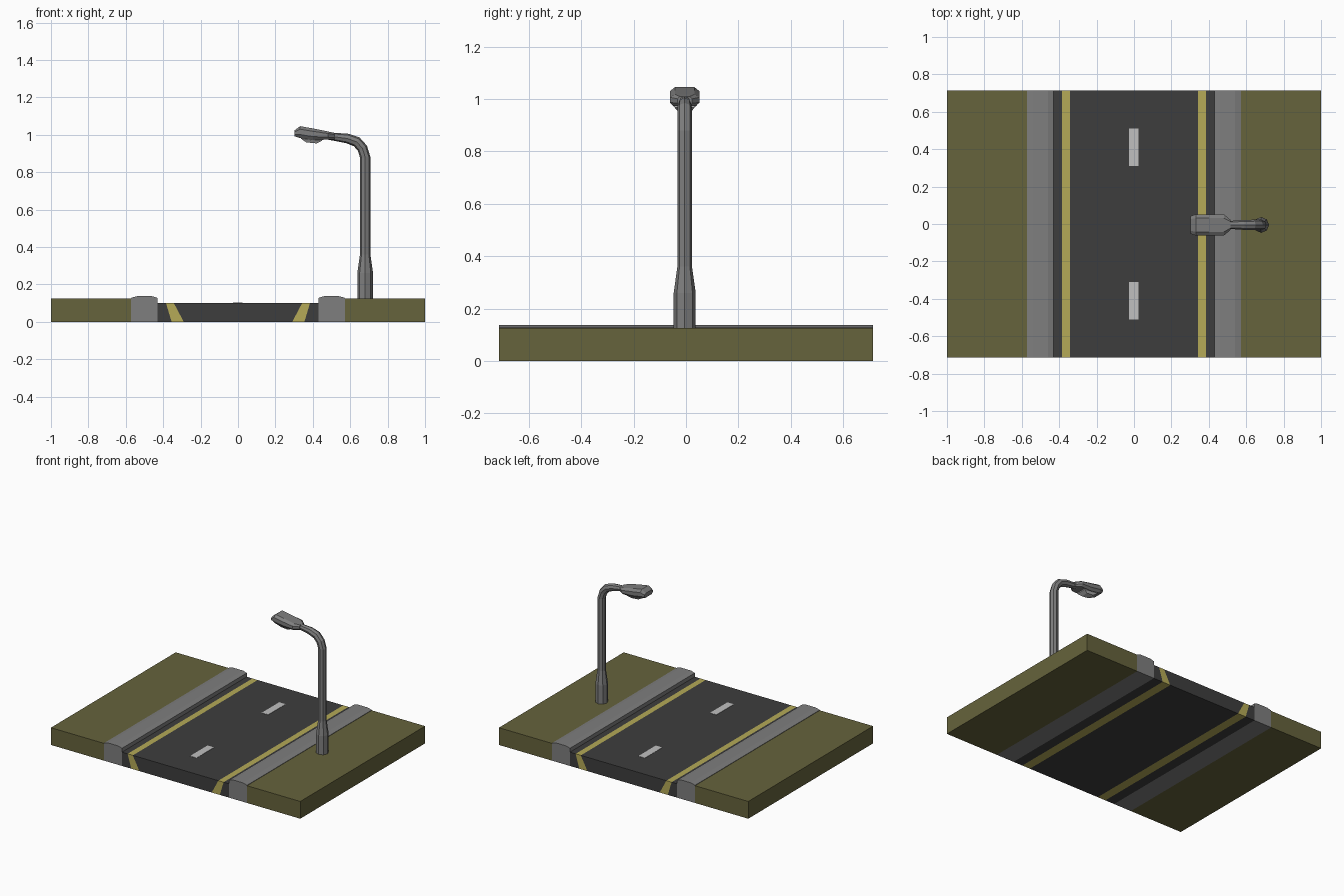
import bpy, bmesh, math
from mathutils import Vector

if "Cube" in bpy.data.objects:
    bpy.data.objects.remove(bpy.data.objects["Cube"])

HALF_Y = 0.715
LAMP_Y = -0.005


def material(name, rgb):
    m = bpy.data.materials.new(name)
    m.diffuse_color = (*rgb, 1)
    m.use_nodes = True
    m.node_tree.nodes["Principled BSDF"].inputs["Base Color"].default_value = m.diffuse_color
    return m


GRASS = material("olive grass", (0.133, 0.125, 0.045))
ASPHALT = material("dark asphalt", (0.048, 0.048, 0.048))
GREY = material("mid grey", (0.21, 0.21, 0.21))
YELLOW = material("yellow paint", (0.462, 0.402, 0.095))
WHITE = material("pale white", (0.53, 0.53, 0.53))


def loft(name, rings, mat):
    """Skin a list of equal-length point rings and cap both ends."""
    bm = bmesh.new()
    vs = [[bm.verts.new(p) for p in ring] for ring in rings]
    n = len(vs[0])
    for a, b in zip(vs, vs[1:]):
        for i in range(n):
            j = (i + 1) % n
            bm.faces.new((a[i], a[j], b[j], b[i]))
    bm.faces.new(vs[0])
    bm.faces.new(vs[-1])
    bmesh.ops.recalc_face_normals(bm, faces=bm.faces)
    me = bpy.data.meshes.new(name)
    bm.to_mesh(me)
    bm.free()
    me.materials.append(mat)
    ob = bpy.data.objects.new(name, me)
    bpy.context.collection.objects.link(ob)
    return ob


def strip(name, profile, mat, y0=-HALF_Y, y1=HALF_Y):
    """Extrude an xz profile along the road."""
    return loft(name, [[(x, y, z) for x, z in profile] for y in (y0, y1)], mat)


# Ground strips, mirrored on both sides of the road
for side, s in (("left", -1), ("right", 1)):
    for part, mat, prof in (
        ("verge", GRASS, [(1, 0), (1, 0.125), (0.573, 0.125), (0.573, 0)]),
        ("kerb", GREY, [(0.573, 0), (0.573, 0.128), (0.54, 0.137),
                        (0.46, 0.137), (0.43, 0.128), (0.43, 0)]),
        ("gutter", ASPHALT, [(0.43, 0), (0.43, 0.1), (0.385, 0.1), (0.355, 0)]),
        ("edge_line", YELLOW, [(0.355, 0), (0.385, 0.1), (0.343, 0.1), (0.29, 0)]),
    ):
        strip(f"{side}_{part}", [(s * x, z) for x, z in prof], mat)

# Carriageway and centre dashes
strip("road", [(-0.29, 0), (-0.343, 0.1), (0.343, 0.1), (0.29, 0)], ASPHALT)
for i, y in enumerate((-0.41, 0.41)):
    strip(f"centre_dash_{i + 1}", [(-0.027, 0.099), (-0.027, 0.102), (0.025, 0.102),
                                   (0.025, 0.099)], WHITE, y - 0.1, y + 0.1)

# Lamp post: octagonal tube swept along a path of (x, z, radius)
path = [(0.68, 0.12, 0.042), (0.68, 0.26, 0.042), (0.68, 0.36, 0.028), (0.68, 0.88, 0.028),
        (0.665, 0.928, 0.028), (0.635, 0.962, 0.028), (0.585, 0.98, 0.026),
        (0.51, 0.99, 0.021), (0.45, 1.0, 0.02)]
rings = []
for i, (x, z, r) in enumerate(path):
    a, b = path[max(i - 1, 0)], path[min(i + 1, len(path) - 1)]
    t = Vector((b[0] - a[0], 0, b[1] - a[1])).normalized()
    side = Vector((0, 1, 0))
    up = t.cross(side)
    ring = []
    for k in range(8):
        ang = math.tau * k / 8
        ring.append(Vector((x, LAMP_Y, z)) + r * (math.cos(ang) * side + math.sin(ang) * up))
    rings.append(ring)
loft("lamp_post", rings, GREY)

# Lamp head: chamfered sections of (x, top, bottom, half width)
rings = []
for x, top, bot, w in ((0.303, 1.024, 0.992, 0.048), (0.332, 1.046, 0.982, 0.057),
                       (0.40, 1.034, 0.972, 0.057), (0.48, 1.018, 0.974, 0.057),
                       (0.515, 1.01, 0.974, 0.028)):
    h = top - bot
    half = [(0.65 * w, top), (w, top - 0.25 * h), (w, bot + 0.3 * h), (0.75 * w, bot)]
    pts = half + [(-y, z) for y, z in reversed(half)]
    rings.append([(x, LAMP_Y + y, z) for y, z in pts])
loft("lamp_head", rings, GREY)

# Lens under the head
rings = []
for x0, x1, w, z in ((0.335, 0.45, 0.038, 0.985), (0.338, 0.448, 0.038, 0.973),
                     (0.365, 0.42, 0.026, 0.957)):
    rings.append([(x, LAMP_Y + y, z + (0.39 - x) * 0.1)
                  for x, y in ((x0, -w), (x1, -w), (x1, w), (x0, w))])
loft("lamp_lens", rings, WHITE)
